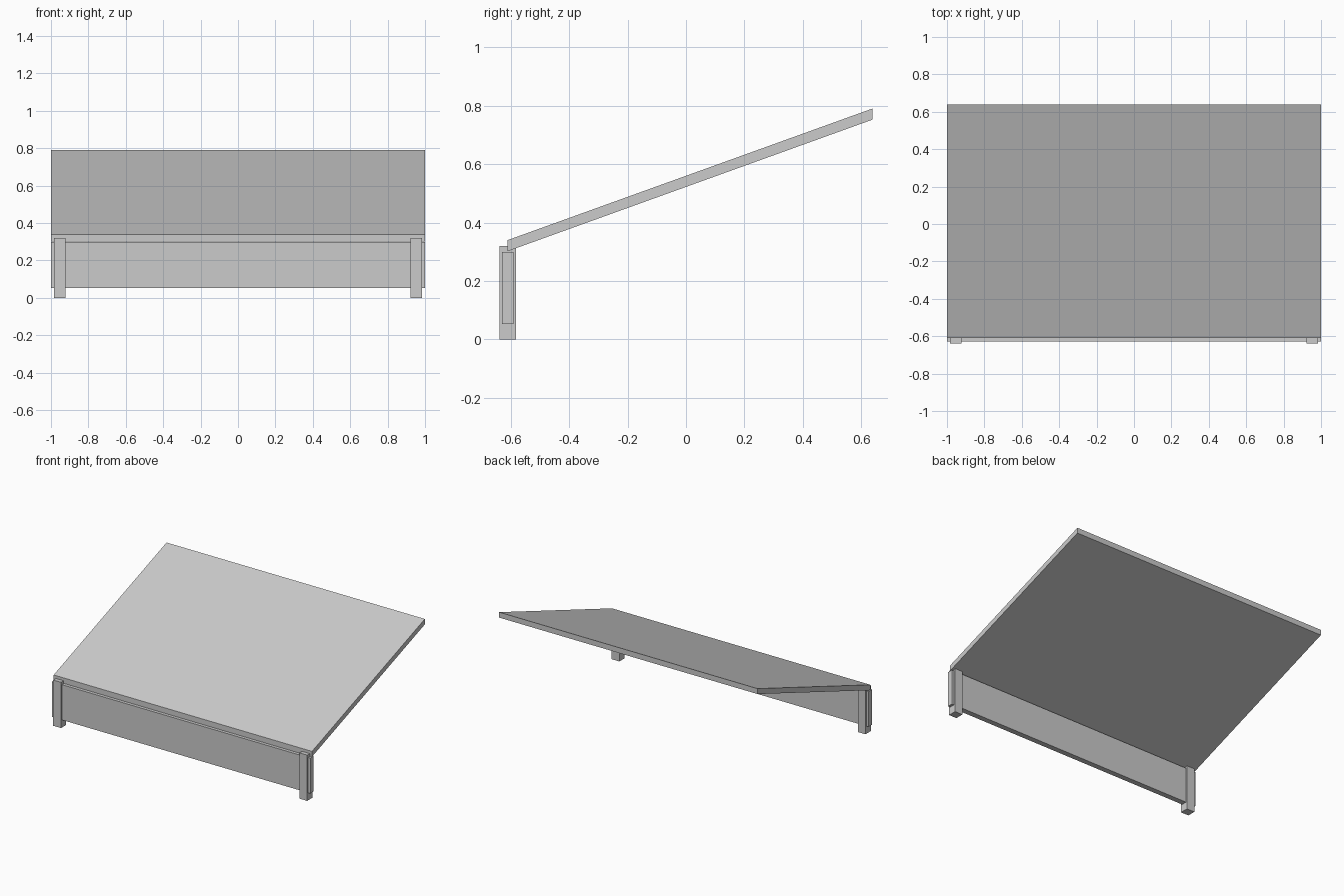
import bpy
import bmesh

if "Cube" in bpy.data.objects:
    bpy.data.objects.remove(bpy.data.objects["Cube"])

grey = bpy.data.materials.new("light_grey")
grey.diffuse_color = (0.6, 0.6, 0.6, 1)
grey.use_nodes = True
grey.node_tree.nodes["Principled BSDF"].inputs["Base Color"].default_value = grey.diffuse_color


def prism(name, profile, x0, x1):
    """Extrude a (y, z) profile along x from x0 to x1."""
    bm = bmesh.new()
    face = bm.faces.new([bm.verts.new((x0, y, z)) for y, z in profile])
    ext = bmesh.ops.extrude_face_region(bm, geom=[face])
    moved = [v for v in ext["geom"] if isinstance(v, bmesh.types.BMVert)]
    bmesh.ops.translate(bm, verts=moved, vec=(x1 - x0, 0, 0))
    bmesh.ops.recalc_face_normals(bm, faces=bm.faces)
    mesh = bpy.data.meshes.new(name)
    bm.to_mesh(mesh)
    bm.free()
    mesh.materials.append(grey)
    obj = bpy.data.objects.new(name, mesh)
    bpy.context.collection.objects.link(obj)
    return obj


def rect(y0, y1, z0, z1):
    return [(y0, z0), (y1, z0), (y1, z1), (y0, z1)]


# Sloping panel with vertical front and back edges
prism("sloping_panel",
      [(-0.61, 0.302), (0.638, 0.752), (0.638, 0.79), (-0.61, 0.34)], -1, 1)

# Low board under the front edge
prism("front_board", rect(-0.629, -0.591, 0.053, 0.3), -1, 1)

# Two square posts, one at each end of the board
for side, x in (("left", -0.953), ("right", 0.953)):
    prism(side + "_post", rect(-0.639, -0.581, 0, 0.32), x - 0.03, x + 0.03)
